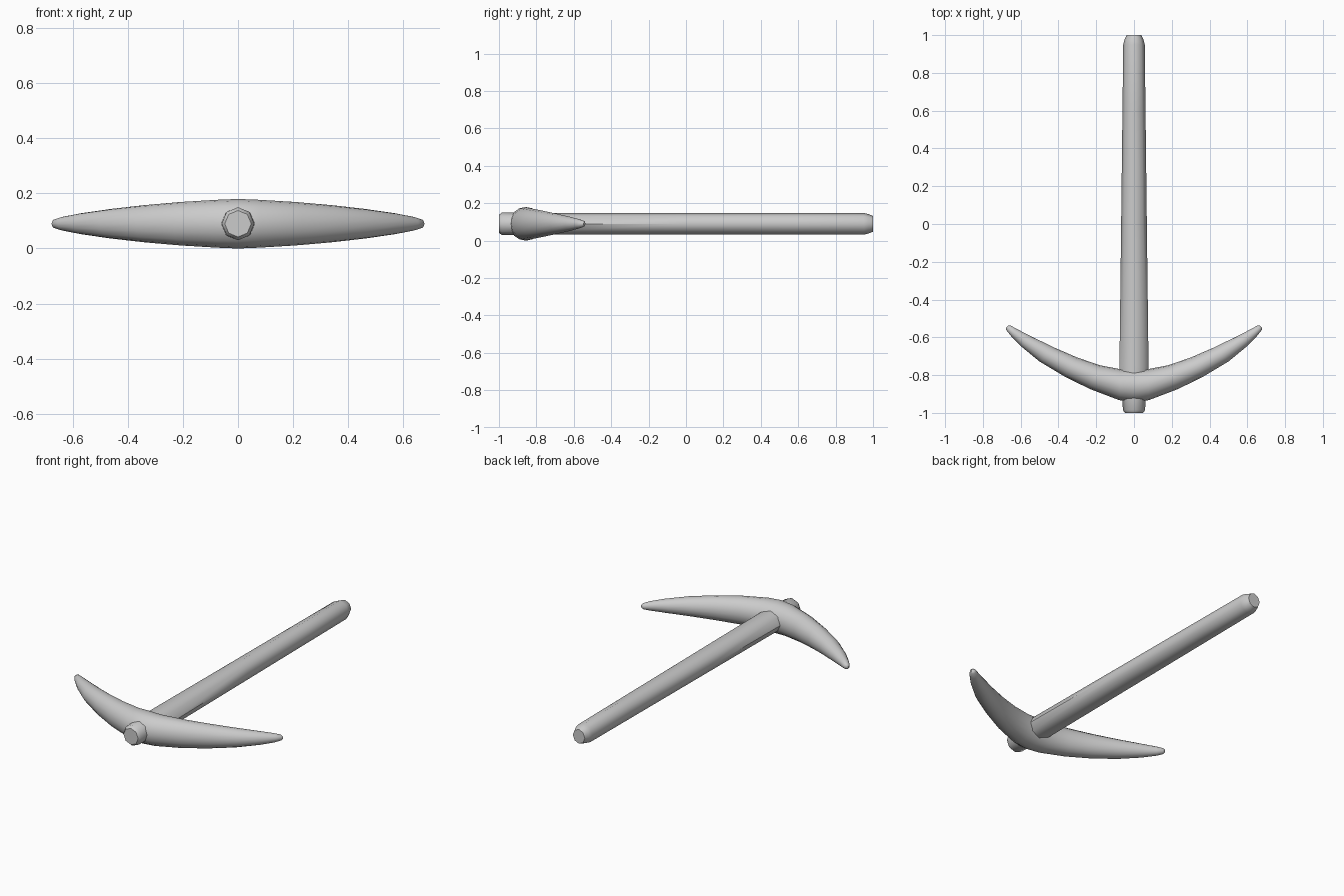
import bpy, bmesh
from math import cos, sin, pi
from mathutils import Vector

if "Cube" in bpy.data.objects:
    bpy.data.objects.remove(bpy.data.objects["Cube"])

ZC = 0.09  # height of the tool's centre plane


def loft(name, sections, sides):
    """Skin elliptical rings; each section = (point a, point b, half height)."""
    bm = bmesh.new()
    rings = []
    for a, b, h in sections:
        a, b = Vector(a), Vector(b)
        mid, half = (a + b) / 2, (b - a) / 2
        ring = []
        for i in range(sides):
            t = 2 * pi * i / sides
            p = mid + half * cos(t)
            ring.append(bm.verts.new((p.x, p.y, ZC + h * sin(t))))
        rings.append(ring)
    for r, s in zip(rings, rings[1:]):
        for i in range(sides):
            j = (i + 1) % sides
            bm.faces.new((r[i], r[j], s[j], s[i]))
    bm.faces.new(rings[0])
    bm.faces.new(rings[-1])
    bmesh.ops.recalc_face_normals(bm, faces=bm.faces)
    me = bpy.data.meshes.new(name)
    bm.to_mesh(me)
    bm.free()
    ob = bpy.data.objects.new(name, me)
    bpy.context.collection.objects.link(ob)
    bpy.ops.object.select_all(action='DESELECT')
    ob.select_set(True)
    bpy.context.view_layer.objects.active = ob
    bpy.ops.object.shade_smooth_by_angle(angle=pi * 50 / 180)
    return ob


# Handle: octagonal shaft, wider near the head, passing through to a short nub
handle = [  # y, half width, half height
    (-1.0, 0.048, 0.048), (-0.985, 0.059, 0.06), (-0.90, 0.062, 0.06),
    (-0.85, 0.077, 0.058), (-0.75, 0.077, 0.058), (0.0, 0.068, 0.058),
    (0.6, 0.061, 0.058), (0.95, 0.057, 0.058), (0.975, 0.051, 0.052),
    (1.0, 0.039, 0.042),
]
loft("handle", [((-w, y), (w, y), h) for y, w, h in handle], 8)

# Pick head: curved, tapering to both tips
half = [  # inner edge, outer edge, half height
    ((0.07, -0.769), (0.08, -0.932), 0.087),
    ((0.18, -0.748), (0.235, -0.873), 0.079),
    ((0.30, -0.707), (0.37, -0.806), 0.068),
    ((0.42, -0.655), (0.50, -0.728), 0.054),
    ((0.54, -0.597), (0.60, -0.646), 0.038),
    ((0.62, -0.556), (0.655, -0.589), 0.025),
    ((0.652, -0.538), (0.677, -0.560), 0.016),
    ((0.665, -0.538), (0.677, -0.548), 0.008),
]
left = [((-a[0], a[1]), (-b[0], b[1]), h) for a, b, h in reversed(half)]
centre = [((0, -0.768), (0, -0.945), 0.09)]
loft("pick_head", left + centre + half, 16)
